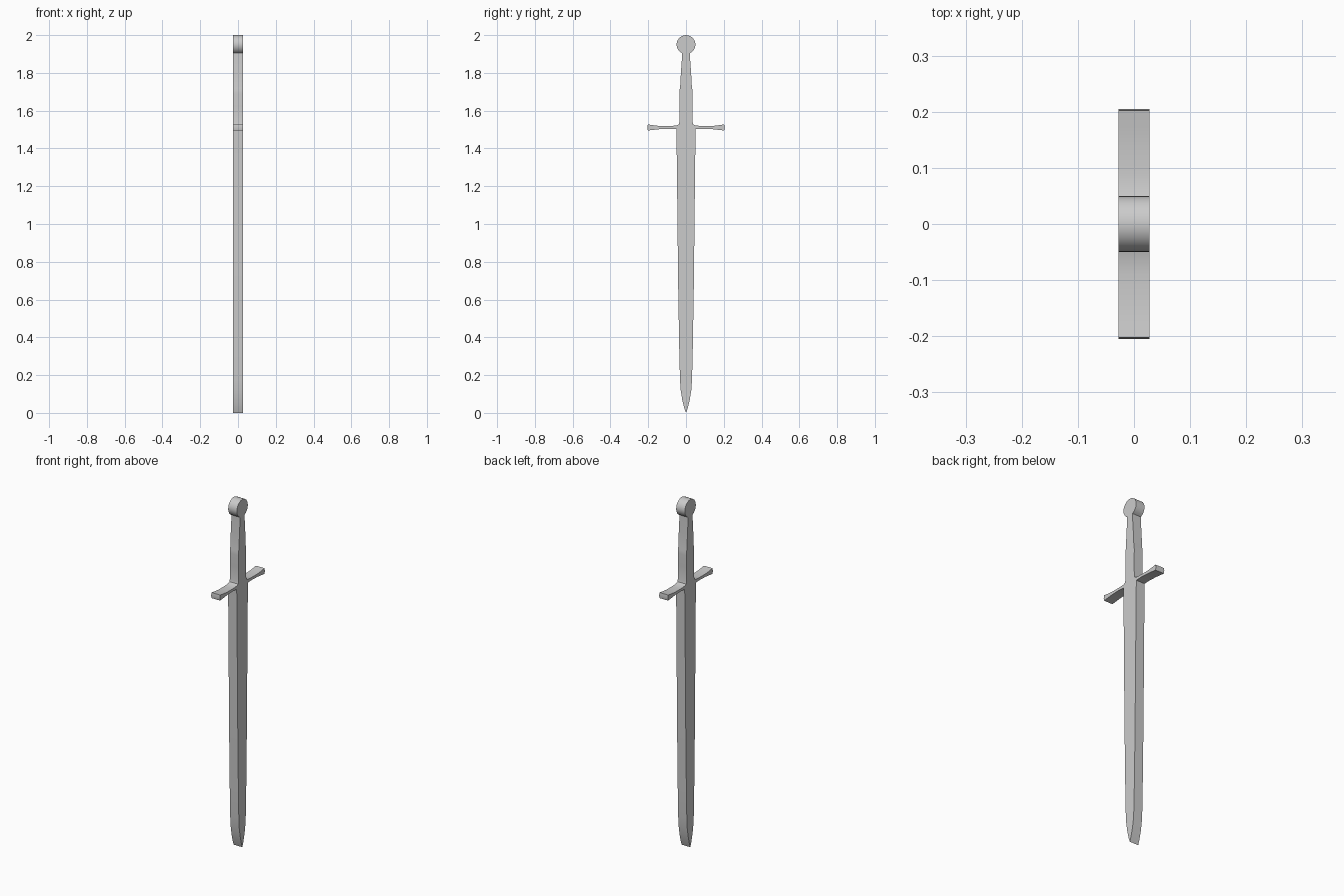
import bpy, bmesh, math

if "Cube" in bpy.data.objects:
    bpy.data.objects.remove(bpy.data.objects["Cube"])

HALF_THICK = 0.0275

# Right half of the silhouette as (y, z), from the tip up to the pommel
blade = [(0.009, 0.025), (0.02, 0.07), (0.028, 0.12), (0.032, 0.18), (0.036, 0.35),
         (0.041, 0.65), (0.045, 1.0), (0.048, 1.3), (0.051, 1.502)]
guard = [(0.09, 1.504), (0.14, 1.502), (0.175, 1.498), (0.202, 1.495),
         (0.205, 1.51), (0.202, 1.527),
         (0.175, 1.523), (0.14, 1.519), (0.09, 1.519), (0.05, 1.521), (0.038, 1.527)]
grip = [(0.035, 1.54), (0.034, 1.62), (0.035, 1.69), (0.034, 1.71), (0.031, 1.725),
        (0.027, 1.8), (0.022, 1.87)]
pommel = []
start = -math.pi / 2 + 0.44
for i in range(10):
    a = start + (math.pi / 2 - start) * i / 10
    pommel.append((0.05 * math.cos(a), 1.95 + 0.05 * math.sin(a)))

# Close the outline by mirroring it across the centre line
half = blade + guard + grip + pommel
outline = [(0, 0)] + half + [(0, 2.0)] + [(-y, z) for y, z in reversed(half)]

# Extrude the flat silhouette to the sword's thickness
bm = bmesh.new()
face = bm.faces.new([bm.verts.new((-HALF_THICK, y, z)) for y, z in outline])
result = bmesh.ops.extrude_face_region(bm, geom=[face])
moved = [g for g in result["geom"] if isinstance(g, bmesh.types.BMVert)]
bmesh.ops.translate(bm, verts=moved, vec=(2 * HALF_THICK, 0, 0))
if face.is_valid and len(bm.faces) < len(outline) + 2:
    bm.faces.new([v for v in face.verts])
bmesh.ops.recalc_face_normals(bm, faces=bm.faces)
bmesh.ops.triangulate(bm, faces=[f for f in bm.faces if len(f.verts) > 4])

mesh = bpy.data.meshes.new("sword")
bm.to_mesh(mesh)
bm.free()
sword = bpy.data.objects.new("sword", mesh)
bpy.context.collection.objects.link(sword)

# Soften the rounded rims while keeping the flat sides crisp
bpy.context.view_layer.objects.active = sword
sword.select_set(True)
bpy.ops.object.shade_smooth_by_angle(angle=math.radians(30))
